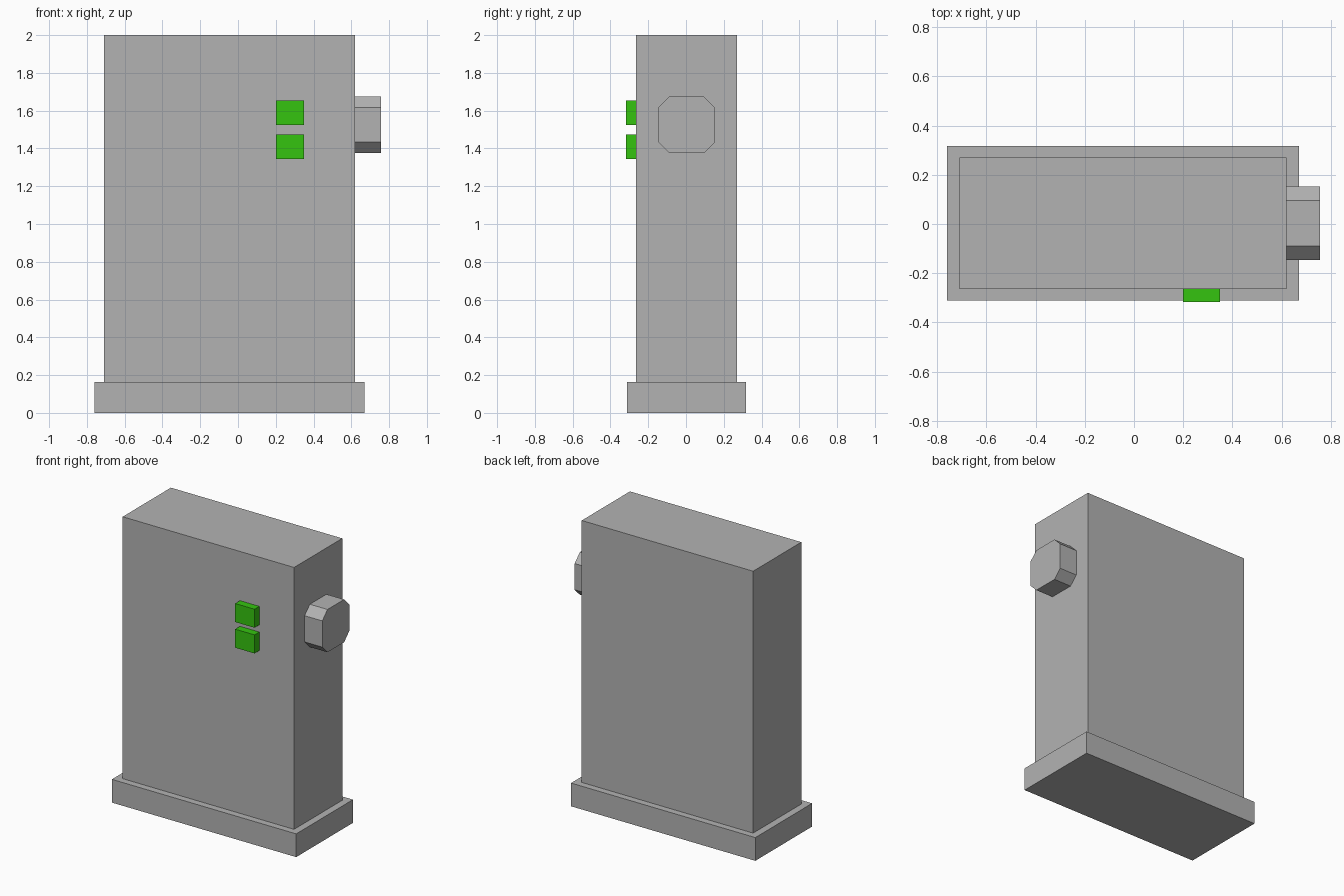
import bpy
import bmesh

cube = bpy.data.objects.get("Cube")
if cube:
    bpy.data.objects.remove(cube, do_unlink=True)


def make_material(name, colour):
    mat = bpy.data.materials.new(name)
    mat.use_nodes = True
    mat.diffuse_color = colour
    mat.node_tree.nodes["Principled BSDF"].inputs["Base Color"].default_value = colour
    return mat


def make_prism(name, outline, x0, x1, mat):
    """Extrude a closed (y, z) outline along x."""
    bm = bmesh.new()
    face = bm.faces.new([bm.verts.new((x0, y, z)) for y, z in outline])
    grown = bmesh.ops.extrude_face_region(bm, geom=[face])["geom"]
    for v in grown:
        if isinstance(v, bmesh.types.BMVert):
            v.co.x = x1
    bmesh.ops.recalc_face_normals(bm, faces=bm.faces)
    mesh = bpy.data.meshes.new(name)
    bm.to_mesh(mesh)
    bm.free()
    mesh.materials.append(mat)
    obj = bpy.data.objects.new(name, mesh)
    bpy.context.collection.objects.link(obj)
    return obj


def make_box(name, x, y, z, mat):
    outline = [(y[0], z[0]), (y[1], z[0]), (y[1], z[1]), (y[0], z[1])]
    return make_prism(name, outline, x[0], x[1], mat)


grey = make_material("grey", (0.45, 0.45, 0.45, 1))
green = make_material("green", (0.035, 0.55, 0.005, 1))

# Plinth and cabinet
make_box("base_plinth", (-0.76, 0.67), (-0.312, 0.317), (0, 0.163), grey)
make_box("cabinet", (-0.71, 0.62), (-0.264, 0.27), (0.163, 2), grey)

# Pair of buttons on the front
for name, z in (("lower_button", 1.345), ("upper_button", 1.525)):
    make_box(name, (0.2, 0.35), (-0.317, -0.264), (z, z + 0.13), green)

# Side knob: a square with cut corners
r, c = 0.15, 0.092
corners = [(r, -c), (r, c), (c, r), (-c, r), (-r, c), (-r, -c), (-c, -r), (c, -r)]
make_prism("side_knob", [(y + 0.003, z + 1.525) for y, z in corners], 0.62, 0.757, grey)
